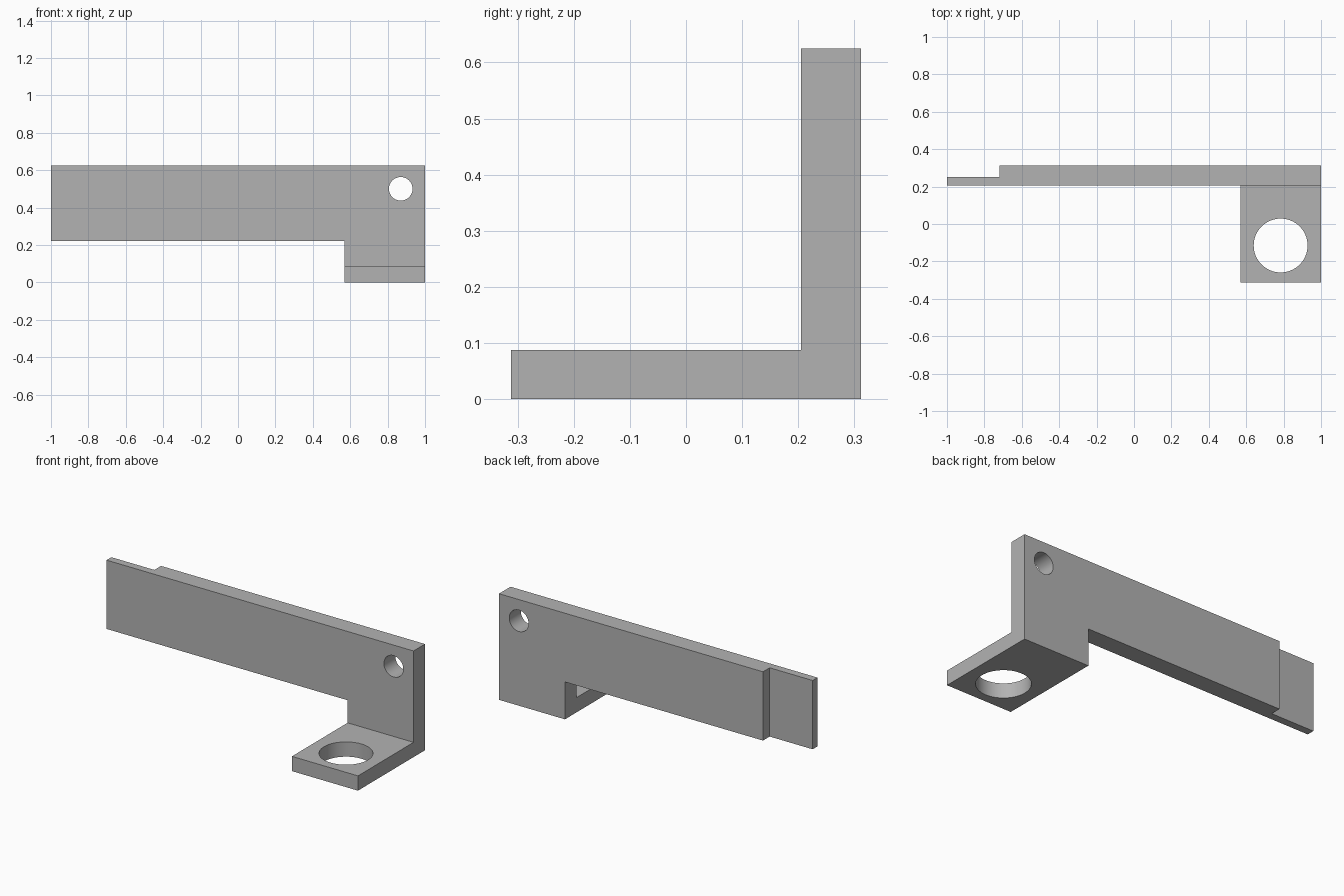
import bpy
import math

cube = bpy.data.objects.get("Cube")
if cube:
    bpy.data.objects.remove(cube, do_unlink=True)

grey = bpy.data.materials.new("plain grey")
grey.use_nodes = True
grey.diffuse_color = (0.45, 0.45, 0.45, 1)
grey.node_tree.nodes["Principled BSDF"].inputs["Base Color"].default_value = (0.45, 0.45, 0.45, 1)


def box(name, low, high):
    """Box spanning two opposite corners."""
    centre = [(a + b) / 2 for a, b in zip(low, high)]
    bpy.ops.mesh.primitive_cube_add(size=1, location=centre)
    ob = bpy.context.object
    ob.name = name
    ob.scale = [b - a for a, b in zip(low, high)]
    bpy.ops.object.transform_apply(location=True, rotation=True, scale=True)
    ob.data.materials.append(grey)
    return ob


def drill(name, centre, radius, rotation=(0, 0, 0)):
    """Round cutter for a through hole."""
    bpy.ops.mesh.primitive_cylinder_add(vertices=64, radius=radius, depth=0.5,
                                        location=centre, rotation=rotation)
    ob = bpy.context.object
    ob.name = name
    bpy.ops.object.transform_apply(location=True, rotation=True, scale=True)
    ob.data.materials.append(grey)
    return ob


# Main dimensions
depth, height = 0.312, 0.625
wall_front, foot_x, foot_top, arm_bottom = 0.205, 0.57, 0.087, 0.22

# Solid stock, carved into the bracket
bracket = box("bracket", (-1, -depth, 0), (1, depth, height))

cutters = [
    # Space in front of the wall, above the foot
    box("front_cutter", (-2, -1, foot_top), (2, wall_front, 1)),
    # Space below the arm, beside the foot
    box("arm_cutter", (-2, -1, -1), (foot_x, 1, arm_bottom)),
    # Thinned tip at the back of the arm
    box("tip_cutter", (-2, 0.25, -1), (-0.72, 1, 1)),
    # Large hole in the foot, small hole in the wall
    drill("foot_hole_cutter", (0.784, -0.115, 0.05), 0.144),
    drill("wall_hole_cutter", (0.87, 0.26, 0.5), 0.063, (math.pi / 2, 0, 0)),
]

bpy.ops.object.select_all(action="DESELECT")
bracket.select_set(True)
bpy.context.view_layer.objects.active = bracket
for cutter in cutters:
    cutter.hide_render = True
    mod = bracket.modifiers.new(cutter.name, "BOOLEAN")
    mod.operation = "DIFFERENCE"
    mod.solver = "EXACT"
    mod.object = cutter
    bpy.ops.object.modifier_apply(modifier=mod.name)
    bpy.data.objects.remove(cutter, do_unlink=True)

# Smooth hole walls, crisp edges
bpy.ops.object.shade_smooth_by_angle(angle=math.radians(30))
